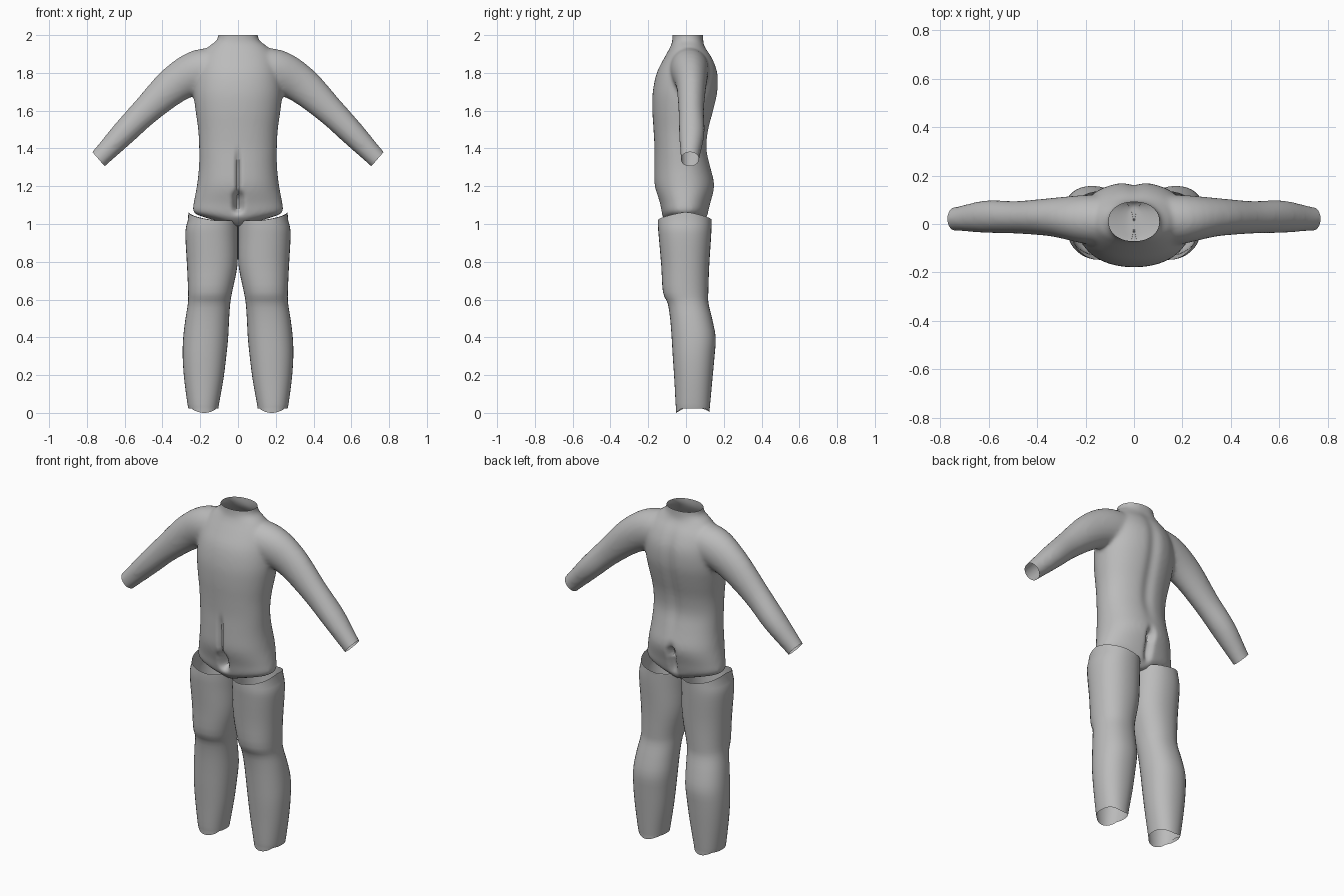
import bpy, bmesh, math
from mathutils import Vector

cube = bpy.data.objects.get("Cube")
if cube:
    bpy.data.objects.remove(cube, do_unlink=True)

grey = bpy.data.materials.new("plain grey")
grey.use_nodes = True
grey.diffuse_color = (0.5, 0.5, 0.5, 1)
bsdf = grey.node_tree.nodes["Principled BSDF"]
bsdf.inputs["Base Color"].default_value = (0.5, 0.5, 0.5, 1)
bsdf.inputs["Roughness"].default_value = 0.7


def smooth_rows(rows, steps):
    """Catmull-Rom interpolation through section rows."""
    out = []
    for i in range(len(rows) - 1):
        quad = [rows[max(i - 1, 0)], rows[i], rows[i + 1], rows[min(i + 2, len(rows) - 1)]]
        for s in range(steps):
            t = s / steps
            out.append([b + 0.5 * t * (c - a + t * (2*a - 5*b + 4*c - d + t * (3*(b - c) + d - a)))
                        for a, b, c, d in zip(*quad)])
    return out + [list(rows[-1])]


def loft(bm, rings, sides, power=2.0, capped=True):
    """Skin rings given as (centre, half axis u, half axis v)."""
    loops = []
    for centre, u, v in rings:
        loop = []
        for k in range(sides):
            a = math.tau * k / sides
            c, s = math.cos(a), math.sin(a)
            cu = math.copysign(abs(c) ** (2 / power), c)
            sv = math.copysign(abs(s) ** (2 / power), s)
            loop.append(bm.verts.new(centre + u * cu + v * sv))
        loops.append(loop)
    for low, high in zip(loops, loops[1:]):
        for k in range(sides):
            n = (k + 1) % sides
            bm.faces.new((low[k], low[n], high[n], high[k]))
    if capped:
        bm.faces.new(loops[0][::-1])
        bm.faces.new(loops[-1])
    return loops


def upright(rows, steps=3):
    """Level rings from rows of z, x min, x max, y front, y back."""
    return [(Vector(((a + b) / 2, (f + k) / 2, z)), Vector(((b - a) / 2, 0, 0)),
             Vector((0, (k - f) / 2, 0))) for z, a, b, f, k in smooth_rows(rows, steps)]


def finish(name, bm):
    bmesh.ops.recalc_face_normals(bm, faces=bm.faces)
    mesh = bpy.data.meshes.new(name)
    bm.to_mesh(mesh)
    bm.free()
    mesh.materials.append(grey)
    obj = bpy.data.objects.new(name, mesh)
    bpy.context.collection.objects.link(obj)
    return obj


def shade(obj):
    bpy.ops.object.select_all(action='DESELECT')
    obj.select_set(True)
    bpy.context.view_layer.objects.active = obj
    bpy.ops.object.shade_smooth_by_angle(angle=math.radians(50))


# Torso sections: z, half width, y front, y back
TORSO = [(0.99, .03, -.08, .08), (1.03, .16, -.12, .11), (1.06, .235, -.13, .118),
         (1.11, .235, -.14, .13), (1.2, .218, -.166, .152), (1.3, .207, -.168, .132),
         (1.4, .206, -.167, .112), (1.5, .211, -.172, .122), (1.6, .225, -.178, .148),
         (1.7, .235, -.176, .17), (1.8, .225, -.155, .17), (1.88, .2, -.115, .14),
         (1.94, .155, -.082, .1), (1.98, .108, -.072, .092), (2.06, .105, -.072, .092)]
# Arm sections: centre x, centre z, half thickness, y front, y back
ARM = [(.06, 1.83, .1, -.09, .12), (.2, 1.81, .115, -.082, .12), (.335, 1.738, .1, -.052, .108),
       (.485, 1.602, .077, -.04, .095), (.61, 1.476, .066, -.037, .098),
       (.738, 1.343, .051, -.028, .07), (.8, 1.285, .05, -.028, .07)]
WRIST = Vector((.738, 0, 1.343))
WRIST_DIR = Vector((.75, 0, -.65))

# Torso and arms, fused into one skin
bm = bmesh.new()
loft(bm, upright([(z, -w, w, f, k) for z, w, f, k in TORSO]), 48, 2.15)
for side in (1, -1):
    rows = smooth_rows(ARM, 4)
    rings = []
    for i, (x, z, r, f, k) in enumerate(rows):
        p, q = rows[max(i - 1, 0)], rows[min(i + 1, len(rows) - 1)]
        along = Vector((q[0] - p[0], 0, q[1] - p[1])).normalized()
        rings.append((Vector((side * x, (f + k) / 2, z)),
                      Vector((-side * along.z, 0, along.x)) * r, Vector((0, (k - f) / 2, 0))))
    loft(bm, rings, 28)
body = finish("torso_and_arms", bm)
remesh = body.modifiers.new("fuse", 'REMESH')
remesh.mode = 'VOXEL'
remesh.voxel_size = 0.011
relax = body.modifiers.new("relax", 'SMOOTH')
relax.factor = 0.5
relax.iterations = 10
bpy.context.view_layer.objects.active = body
body.select_set(True)
for name in ("fuse", "relax"):
    bpy.ops.object.modifier_apply(modifier=name)

# Open the neck and wrists, then press in the creases
bm = bmesh.new()
bm.from_mesh(body.data)
cuts = [(Vector((0, 0, 2)), Vector((0, 0, 1)))]
for side in (1, -1):
    flip = Vector((side, 1, 1))
    cuts.append((WRIST * flip, WRIST_DIR * flip))
for point, normal in cuts:
    bmesh.ops.bisect_plane(bm, geom=bm.verts[:] + bm.edges[:] + bm.faces[:],
                           plane_co=point, plane_no=normal, clear_outer=True)


def dent(x, z, width, centre, height):
    return math.exp(-(x / width) ** 2 - ((z - centre) / height) ** 4)


for v in bm.verts:
    x, y, z = v.co
    if y < -0.03:
        v.co.y += .03 * dent(x, z, .011, 1.25, .12) + .06 * dent(x, z, .022, 1.115, .05)
    elif y > 0.03:
        v.co.y -= (.012 * dent(x, z, .035, 1.6, .3) + .03 * dent(x, z, .02, 1.12, .09)
                   + .02 * dent(x, z, .02, 1.17, .025))
bm.to_mesh(body.data)
bm.free()
shade(body)

# Leg sections: z, inner x, outer x, y front, y back
LEG = [(.02, .105, .262, -.052, .125), (.05, .1, .268, -.055, .128), (.18, .077, .285, -.062, .14),
       (.3, .062, .293, -.07, .151), (.4, .052, .29, -.076, .157), (.5, .047, .278, -.084, .138),
       (.58, .041, .265, -.097, .119), (.64, .031, .264, -.122, .118), (.78, .003, .27, -.131, .123),
       (.92, .001, .278, -.143, .132), (.98, .001, .276, -.148, .135), (1.03, .002, .262, -.148, .136)]
for side, name in ((1, "left_leg"), (-1, "right_leg")):
    bm = bmesh.new()
    rows = [(z, *sorted((side * a, side * b)), f, k) for z, a, b, f, k in LEG]
    loops = loft(bm, upright(rows), 36, 2.2, capped=False)
    # Slanted hip edge and uneven ankle hem
    for v in loops[-1]:
        v.co.z = 1.0 + .15 * abs(v.co.x) + .025 * (1 - abs(v.co.y) / .15) * abs(v.co.x) / .26
    for v in loops[0]:
        across = (abs(v.co.x) - .18) / .08
        v.co.z = .04 * across ** 2 + .004 * (1 + math.sin(v.co.y * 60))
    low = min(v.co.z for v in loops[0])
    for v in loops[0]:
        v.co.z -= low
    shade(finish(name, bm))
